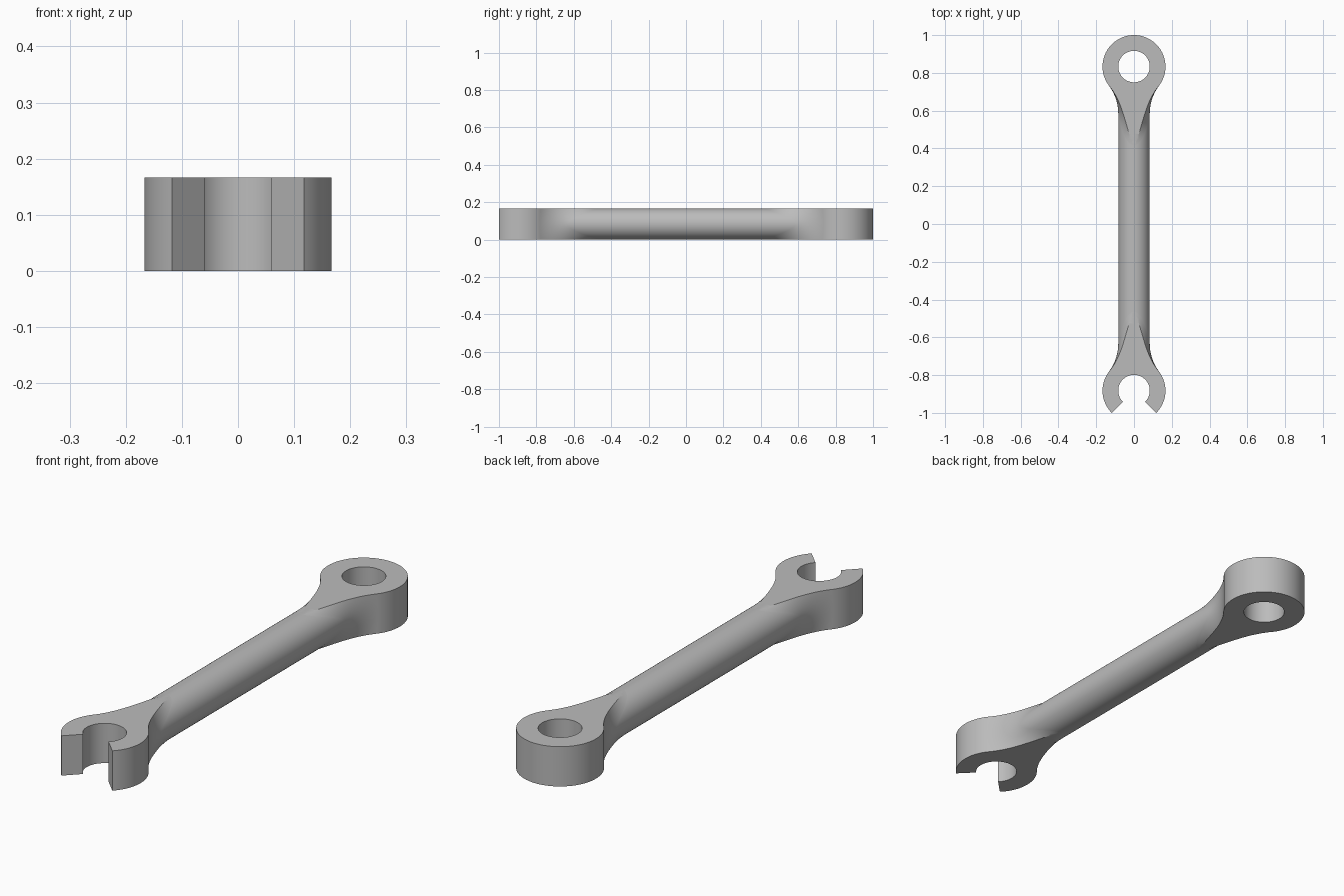
import bpy
import bmesh
from math import sin, cos, pi, sqrt, radians
from mathutils import Vector

if "Cube" in bpy.data.objects:
    bpy.data.objects.remove(bpy.data.objects["Cube"])

H = 1 / 12            # rod radius, half thickness and hole radius
RING = 2 * H          # outer ring radius
FILLET = 3 * H        # blend radius between rod and rings
BACK_Y = 1 - RING
FRONT_Y = -1 + RING * cos(pi / 4)

steel = bpy.data.materials.new("grey_steel")
steel.use_nodes = True
colour = (0.5, 0.5, 0.5, 1)
steel.diffuse_color = colour
steel.node_tree.nodes["Principled BSDF"].inputs["Base Color"].default_value = colour


def finish(name, bm, y=0):
    mesh = bpy.data.meshes.new(name)
    bm.to_mesh(mesh)
    bm.free()
    mesh.materials.append(steel)
    ob = bpy.data.objects.new(name, mesh)
    ob.location = (0, y, H)
    bpy.context.collection.objects.link(ob)
    bpy.ops.object.select_all(action="DESELECT")
    ob.select_set(True)
    bpy.context.view_layer.objects.active = ob
    bpy.ops.object.shade_smooth_by_angle(angle=radians(30))
    return ob


def ring(name, y, start, sweep, steps=96):
    """Rectangular section swept around a vertical axis, full or open."""
    bm = bmesh.new()
    closed = sweep > 2 * pi - 0.01
    section = [(H, -H), (RING, -H), (RING, H), (H, H)]
    loops = []
    for i in range(steps if closed else steps + 1):
        a = start + sweep * i / steps
        loops.append([bm.verts.new((r * cos(a), r * sin(a), z)) for r, z in section])
    for i in range(steps):
        p, q = loops[i], loops[(i + 1) % len(loops)]
        for k in range(4):
            n = (k + 1) % 4
            bm.faces.new((p[k], p[n], q[n], q[k]))
    if not closed:
        bm.faces.new(loops[0])
        bm.faces.new(loops[-1])
    bmesh.ops.recalc_face_normals(bm, faces=bm.faces)
    return finish(name, bm, y)


def neck(name, y, side, rows=40, cols=20):
    """Rolling-ball blend from rod to ring, trimmed flush with the flat faces."""
    bm = bmesh.new()
    grid = []
    for i in range(rows + 1):
        t = radians(89) * i / rows
        ball = Vector((cos(t), 0, sin(t))) * (H + FILLET)
        ball.y = sqrt((RING + FILLET) ** 2 - ball.x ** 2)
        to_rod = Vector((-cos(t), 0, -sin(t)))
        to_ring = Vector((-ball.x, -ball.y, 0)).normalized()
        row = []
        for j in range(cols + 1):
            p = ball + to_rod.slerp(to_ring, j / cols) * FILLET
            row.append(bm.verts.new((p.x, side * p.y, p.z)))
        grid.append(row)
    for a, b in zip(grid, grid[1:]):
        for j in range(cols):
            bm.faces.new((a[j], a[j + 1], b[j + 1], b[j]))
    # trim at the flat face, then fill the flat web in to the centre line
    cut = bmesh.ops.bisect_plane(bm, geom=bm.verts[:] + bm.edges[:] + bm.faces[:],
                                 plane_co=(0, 0, H), plane_no=(0, 0, 1), clear_outer=True)
    rim = [e for e in cut["geom_cut"] if isinstance(e, bmesh.types.BMEdge)]
    web = bmesh.ops.extrude_edge_only(bm, edges=rim)
    for v in web["geom"]:
        if isinstance(v, bmesh.types.BMVert):
            v.co.x = 0
    bm.normal_update()
    for f in bm.faces:
        if f.normal.x + f.normal.z < 0:
            f.normal_flip()
    ob = finish(name, bm, y)
    mirror = ob.modifiers.new("Mirror", "MIRROR")
    mirror.use_axis = (True, False, True)
    mirror.merge_threshold = 0.0001


def rod(name, y0, y1, steps=64):
    bm = bmesh.new()
    bmesh.ops.create_cone(bm, cap_ends=True, segments=steps, radius1=H, radius2=H, depth=y1 - y0)
    for v in bm.verts:
        v.co = Vector((v.co.x, -v.co.z, v.co.y))
    finish(name, bm, (y0 + y1) / 2)


# closed ring at the back, open jaw at the front
ring("closed_ring", BACK_Y, 0, 2 * pi)
ring("open_jaw", FRONT_Y, -pi / 4, 1.5 * pi)

# shaft ends inside the ring walls
rod("shaft", FRONT_Y + 1.4 * H, BACK_Y - 1.4 * H)

# blended necks
neck("back_neck", BACK_Y, -1)
neck("front_neck", FRONT_Y, 1)
